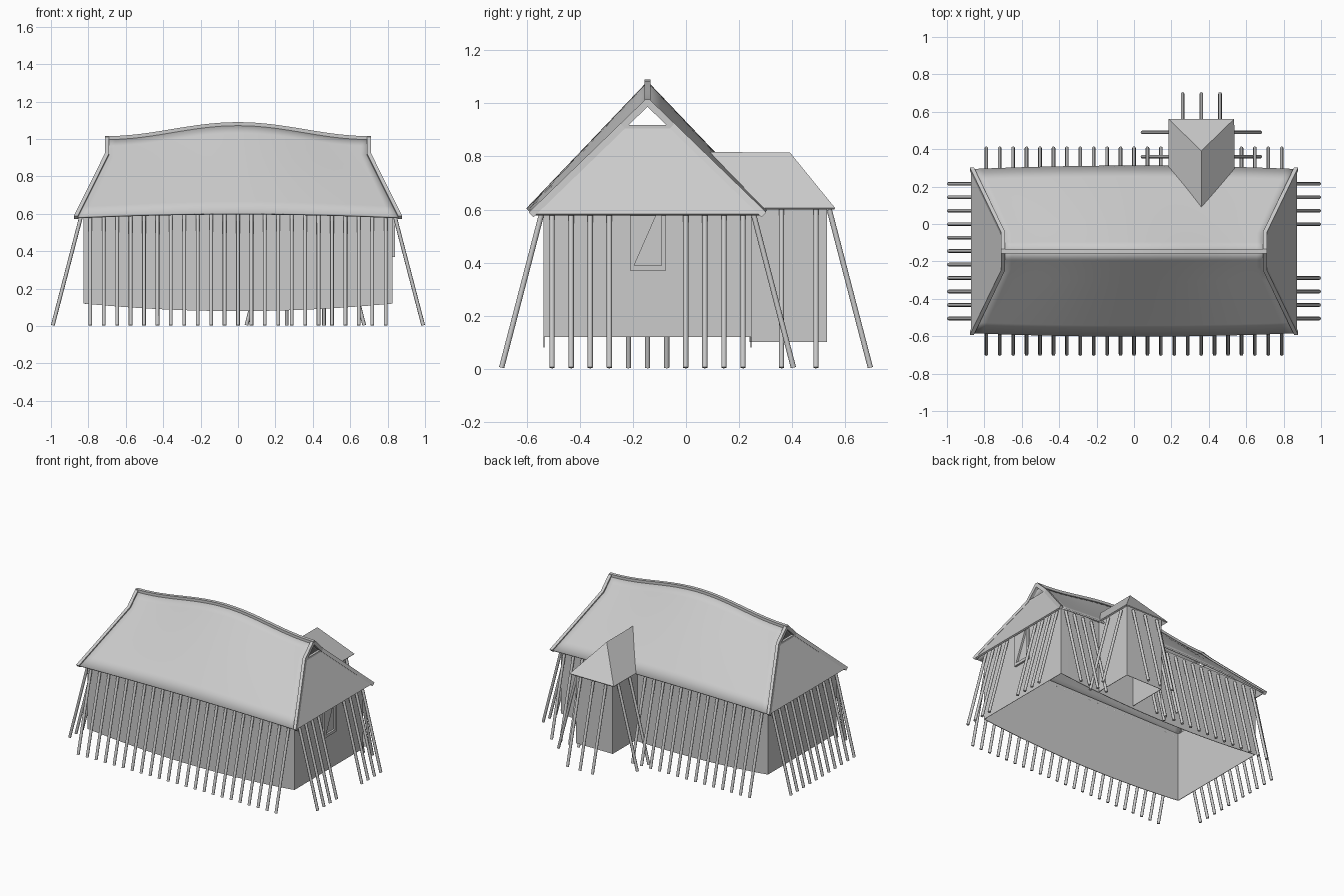
import bpy, bmesh, math
from mathutils import Vector, Matrix

cube = bpy.data.objects.get("Cube")
if cube:
    bpy.data.objects.remove(cube, do_unlink=True)

grey = bpy.data.materials.new("plain grey")
grey.use_nodes = True
grey.diffuse_color = (0.6, 0.6, 0.6, 1)
grey.node_tree.nodes["Principled BSDF"].inputs["Base Color"].default_value = (0.6, 0.6, 0.6, 1)

MID = -0.145       # y of the ridge
WALL_X, WALL_Y = 0.825, 0.39
EAVE_X, EAVE_Y, EAVE_Z = 0.865, 0.435, 0.58
GABLE_X, RIDGE_Z = 0.70, 1.0
KNEE = 0.786       # share of the slope where the upright gable starts
PITCH = RIDGE_Z - EAVE_Z


def finish(name, bm, smooth=False, thickness=0):
    mesh = bpy.data.meshes.new(name)
    bm.to_mesh(mesh)
    bm.free()
    mesh.materials.append(grey)
    obj = bpy.data.objects.new(name, mesh)
    bpy.context.collection.objects.link(obj)
    if thickness:
        shell = obj.modifiers.new("thickness", 'SOLIDIFY')
        shell.thickness = thickness
        shell.offset = 0
    if smooth:
        bpy.ops.object.select_all(action='DESELECT')
        obj.select_set(True)
        bpy.context.view_layer.objects.active = obj
        bpy.ops.object.shade_smooth_by_angle(angle=math.radians(50))
    return obj


def grid(bm, rows):
    """Skin a list of equally long point rows."""
    verts = [[bm.verts.new(p) for p in row] for row in rows]
    for a, b in zip(verts, verts[1:]):
        for i in range(len(a) - 1):
            bm.faces.new((a[i], a[i + 1], b[i + 1], b[i]))


def beam(bm, path, side, up):
    """Sweep a rectangle with half axes side and up along a path."""
    side, up = Vector(side), Vector(up)
    rings = [[bm.verts.new(Vector(p) + s * side + u * up)
              for s, u in ((-1, -1), (1, -1), (1, 1), (-1, 1))] for p in path]
    for a, b in zip(rings, rings[1:]):
        for i in range(4):
            bm.faces.new((a[i], a[i - 1], b[i - 1], b[i]))
    bm.faces.new(rings[0])
    bm.faces.new(rings[-1][::-1])
    bmesh.ops.recalc_face_normals(bm, faces=bm.faces)


def posts(name, pairs, radius=0.01):
    """Round leaning props, each from a foot to a top point."""
    bm = bmesh.new()
    for foot, top in pairs:
        foot, top = Vector(foot), Vector(top)
        axis = top - foot
        turn = axis.to_track_quat('Z', 'Y').to_matrix().to_4x4()
        bmesh.ops.create_cone(bm, cap_ends=True, segments=8, radius1=radius, radius2=radius,
                              depth=axis.length,
                              matrix=Matrix.Translation((foot + top) / 2) @ turn)
    finish(name, bm, smooth=True)


def bulge(u):
    return 1 - u * u


def ridge_rise(u):
    return 0.075 * (1 + math.cos(math.pi * u)) / 2


steps = [i / 16 for i in range(-16, 17)]

# Main walls, open underneath, with a sagging lower edge
bm = bmesh.new()
outline = [(u * WALL_X, MID - WALL_Y, 0.12 - 0.04 * bulge(u)) for u in steps]
outline += [(-u * WALL_X, MID + WALL_Y, 0.12 - 0.04 * bulge(u)) for u in steps]
outline.append(outline[0])
grid(bm, [outline, [(x, y, 0.62) for x, y, z in outline]])
finish("main_walls", bm, thickness=0.004)

# Long roof slopes, curved to the humped ridge
for side, name in ((-1, "front_roof_slope"), (1, "back_roof_slope")):
    bm = bmesh.new()
    rows = []
    for t in [KNEE * i / 6 for i in range(7)] + [0.9, 1]:
        half = EAVE_X + (GABLE_X - EAVE_X) * min(t / KNEE, 1)
        rows.append([(u * half,
                      MID + side * (EAVE_Y + 0.018 * bulge(u)) * (1 - t),
                      (EAVE_Z + 0.02 * bulge(u)) * (1 - t) + (RIDGE_Z + ridge_rise(u)) * t)
                     for u in steps])
    grid(bm, rows)
    finish(name, bm, smooth=True, thickness=0.012)

knee_y, knee_z = EAVE_Y * (1 - KNEE), EAVE_Z + PITCH * KNEE
for end, label in ((-1, "right"), (1, "left")):
    # Sloping hip below the open gable
    bm = bmesh.new()
    grid(bm, [[(end * EAVE_X, MID - EAVE_Y, EAVE_Z), (end * EAVE_X, MID + EAVE_Y, EAVE_Z)],
              [(end * GABLE_X, MID - knee_y, knee_z), (end * GABLE_X, MID + knee_y, knee_z)]])
    finish(label + "_hip", bm, thickness=0.012)
    # Verge poles and the gable tie bar
    bm = bmesh.new()
    for s in (-1, 1):
        beam(bm, [(end * (EAVE_X + 0.002), MID + s * (EAVE_Y + 0.004), EAVE_Z),
                  (end * GABLE_X, MID + s * knee_y, knee_z + 0.005),
                  (end * GABLE_X, MID, RIDGE_Z + 0.005)],
             (0.011, 0, 0), (0, s * 0.009, 0.009))
    beam(bm, [(end * GABLE_X, MID - knee_y, knee_z), (end * GABLE_X, MID + knee_y, knee_z)],
         (0.009, 0, 0), (0, 0, 0.009))
    finish(label + "_verge", bm)

# Ridge pole
bm = bmesh.new()
beam(bm, [(u * (GABLE_X + 0.01), MID, RIDGE_Z + 0.003 + ridge_rise(u)) for u in steps],
     (0, 0.012, 0), (0, 0, 0.012))
finish("ridge_pole", bm)

# Leaning props around the main house
long_row = [0.0718 * i for i in range(-11, 12)]
short_row = [MID + 0.072 * i for i in range(-5, 6)]
posts("front_posts", [((x, -0.695, 0.004), (x, -0.54, 0.6)) for x in long_row])
posts("back_posts", [((x, 0.405, 0.004), (x, 0.25, 0.6)) for x in long_row
                     if not 0.16 < x < 0.55])
posts("right_posts", [((-0.99, y, 0.004), (-0.835, y, 0.6)) for y in short_row])
posts("left_posts", [((0.99, y, 0.004), (0.835, y, 0.6)) for y in short_row
                     if abs(y - MID) > 0.1])

# Raised frame with a slanted opening on the left wall
bm = bmesh.new()
shape = [(-0.211, 0.37), (-0.075, 0.37), (-0.075, 0.6), (-0.093, 0.6),
         (-0.093, 0.39), (-0.195, 0.39), (-0.103, 0.6), (-0.211, 0.6)]
face = bm.faces.new([bm.verts.new((WALL_X, y, z)) for y, z in shape])
pushed = bmesh.ops.extrude_face_region(bm, geom=[face])
bmesh.ops.translate(bm, vec=(0.015, 0, 0),
                    verts=[v for v in pushed["geom"] if isinstance(v, bmesh.types.BMVert)])
bmesh.ops.recalc_face_normals(bm, faces=bm.faces)
finish("window_frame", bm)

# Back annex: walls, hipped roof and props
AX, HALF = 0.36, 0.145
bm = bmesh.new()
plan = [(AX - HALF, 0.24), (AX - HALF, 0.53), (AX + HALF, 0.53), (AX + HALF, 0.24)]
grid(bm, [[(x, y, z) for x, y in plan] for z in (0.1, 0.62)])
finish("annex_walls", bm, thickness=0.004)

bm = bmesh.new()
inner, outer = [bm.verts.new((AX, y, 0.812)) for y in (0.09, 0.39)]
corners = []
for s in (-1, 1):
    near, far = [bm.verts.new((AX + s * 0.174, y, 0.603)) for y in (0.27, 0.56)]
    bm.faces.new((inner, outer, far, near)[::s])
    corners.append(far)
bm.faces.new((corners[0], corners[1], outer))
bmesh.ops.recalc_face_normals(bm, faces=bm.faces)
finish("annex_roof", bm, thickness=0.008)

posts("annex_posts",
      [((AX + dx, 0.695, 0.004), (AX + dx, 0.54, 0.6)) for dx in (-0.1, 0, 0.1)] +
      [((AX + s * 0.315, y, 0.004), (AX + s * 0.16, y, 0.6))
       for s in (-1, 1) for y in (0.36, 0.49)])
